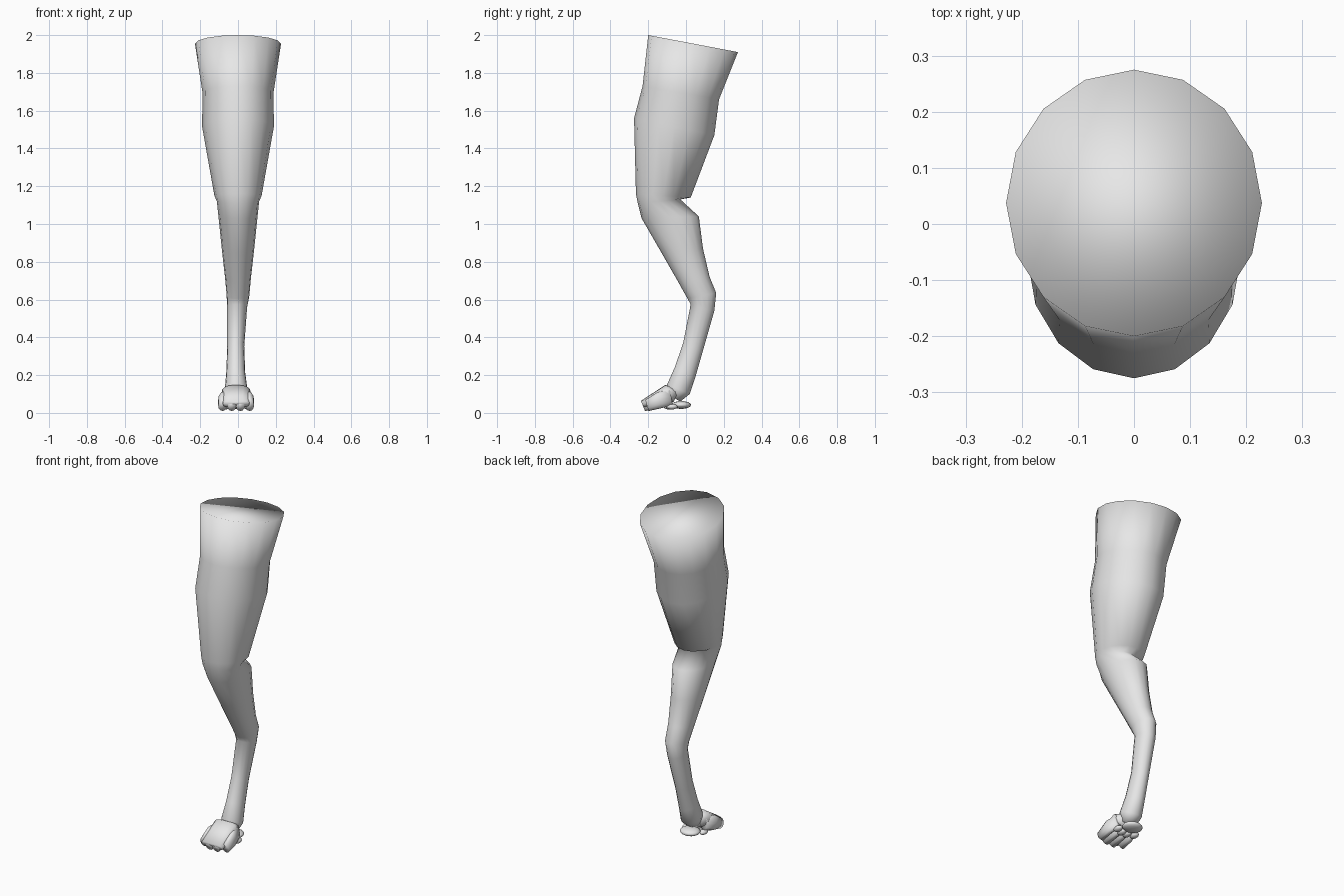
import bpy, bmesh
from math import sin, cos, pi
from mathutils import Vector, Matrix

if "Cube" in bpy.data.objects:
    bpy.data.objects.remove(bpy.data.objects["Cube"], do_unlink=True)

grey = bpy.data.materials.new("pale_grey")
grey.use_nodes = True
grey.diffuse_color = (0.8, 0.8, 0.8, 1)
grey.node_tree.nodes["Principled BSDF"].inputs["Base Color"].default_value = grey.diffuse_color


def finish(name, bm):
    """Turn a bmesh into a fully smooth grey object."""
    bmesh.ops.recalc_face_normals(bm, faces=bm.faces[:])
    for face in bm.faces:
        face.smooth = True
    mesh = bpy.data.meshes.new(name)
    bm.to_mesh(mesh)
    bm.free()
    mesh.materials.append(grey)
    obj = bpy.data.objects.new(name, mesh)
    bpy.context.collection.objects.link(obj)
    return obj


def loft(name, rings, sides=16, square=1.0):
    """Each ring: front (y, z), back (y, z), half width, centre x."""
    bm = bmesh.new()
    loops = []

    def soft(v):
        return abs(v) ** square * (1 if v > 0 else -1)

    for fy, fz, by, bz, half, cx in rings:
        front, back = Vector((cx, fy, fz)), Vector((cx, by, bz))
        mid, arm = (front + back) / 2, (front - back) / 2
        side = Vector((half, 0, 0))
        angles = [2 * pi * i / sides for i in range(sides)]
        loops.append([bm.verts.new(mid + arm * soft(cos(a)) + side * soft(sin(a)))
                      for a in angles])
    for low, high in zip(loops, loops[1:]):
        for i in range(sides):
            j = (i + 1) % sides
            bm.faces.new((low[i], low[j], high[j], high[i]))
    bm.faces.new(loops[0])
    bm.faces.new(loops[-1])
    return finish(name, bm)


def pad(name, place, size):
    bm = bmesh.new()
    bmesh.ops.create_uvsphere(bm, u_segments=16, v_segments=8, radius=1,
                              matrix=Matrix.LocRotScale(Vector(place), None, Vector(size)))
    return finish(name, bm)


# Whole leg: thigh, folded knee, shank, hock and lower shank
loft("leg", [
    (-.20, 2.0, .275, 1.91, .228, 0),
    (-.23, 1.73, .175, 1.66, .188, 0),
    (-.275, 1.56, .15, 1.47, .19, 0),
    (-.265, 1.16, .025, 1.14, .125, 0),
    (-.255, 1.11, -.03, 1.13, .112, 0),
    (-.235, 1.03, .068, 1.04, .103, 0),
    (-.131, .85, .09, .87, .085, 0),
    (-.045, .70, .125, .72, .068, 0),
    (.008, .605, .16, .635, .06, 0),
    (.025, .575, .15, .54, .053, -.005),
    (-.015, .37, .09, .33, .045, -.012),
    (-.06, .24, .05, .19, .05, -.012),
    (-.1, .15, .02, .10, .06, -.01),
    (-.1, .10, -.03, .06, .045, -.01),
])

# Wedge shaped top of the paw
loft("paw_top", [
    (-.24, .063, -.222, .028, .07, -.01),
    (-.11, .148, -.075, .055, .078, -.01),
    (-.035, .125, -.065, .06, .05, -.01),
], square=.75)

# Four toes under the paw, the outer ones set a little further back
for i in range(4):
    offset = i - 1.5
    outer = abs(offset) > 1
    x = -.01 + offset * (.048 if outer else .046)
    shift = .02 if outer else 0
    width = .023
    loft("toe_%d" % (i + 1), [
        (-.236 + shift, .058 + shift / 2, -.217 + shift, .01, width, x),
        (-.15, .11, -.13, .025, width, x),
        (-.085, .125, -.07, .04, width * .8, x * .8),
    ], sides=12)
    # Small pad behind each toe
    pad("toe_pad_%d" % (i + 1), (x * .8, -.075 if outer else -.09, .033), (.02, .03, .015))

# Large pad beneath the heel
pad("heel_pad", (-.01, -.025, .042), (.058, .052, .021))
